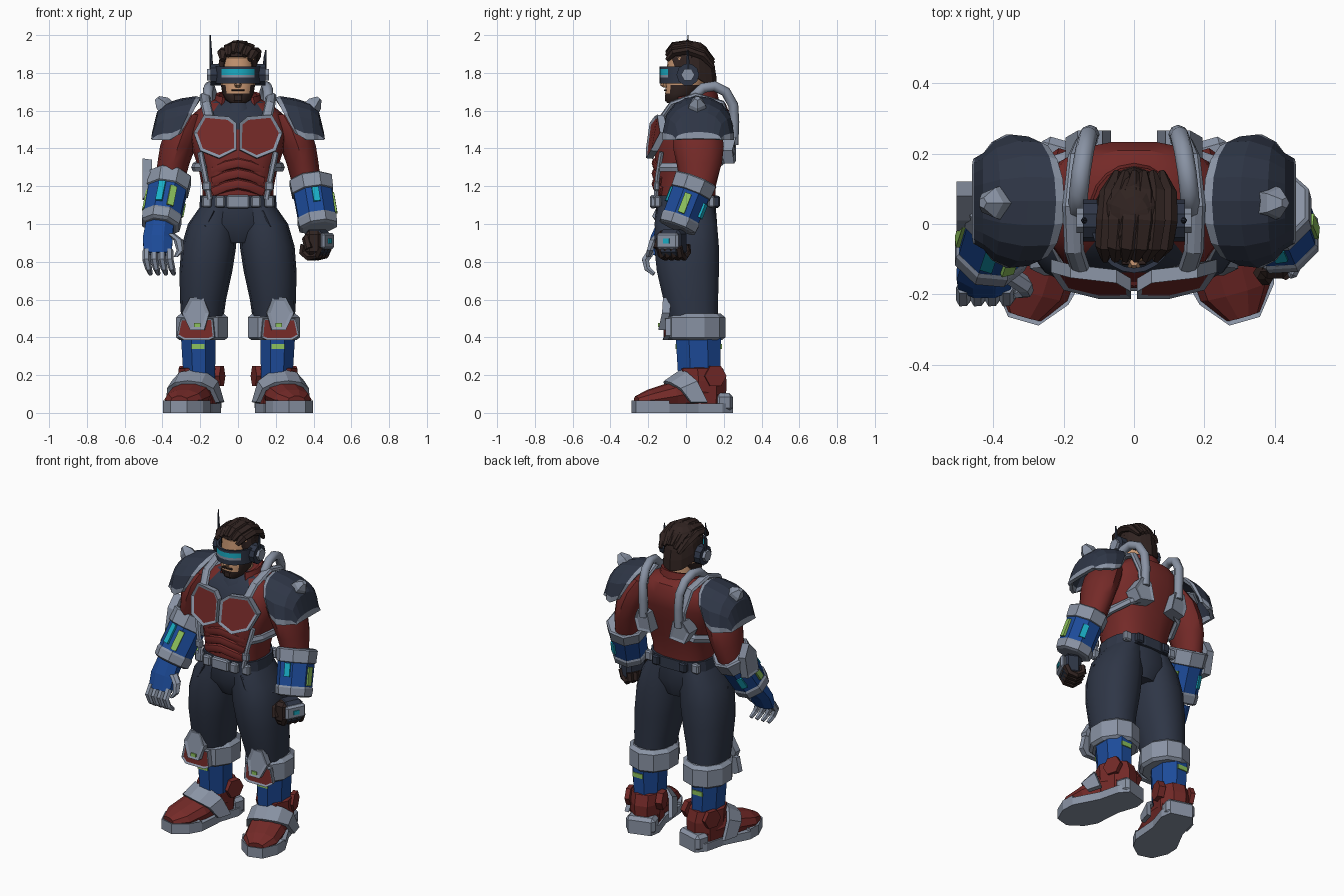
import bpy, bmesh, math, random
from mathutils import Vector, Matrix

if "Cube" in bpy.data.objects:
    bpy.data.objects.remove(bpy.data.objects["Cube"])
random.seed(4)

COLOURS = {"red": (.175, .023, .021), "navy": (.028, .037, .062), "grey": (.25, .29, .37),
           "blue": (.012, .07, .32), "cyan": (.01, .42, .56), "green": (.27, .54, .11),
           "skin": (.58, .31, .17), "brown": (.03, .017, .015)}
MATS = {}
for key, rgb in COLOURS.items():
    m = bpy.data.materials.new(key)
    m.use_nodes = True
    m.diffuse_color = (*rgb, 1)
    m.node_tree.nodes["Principled BSDF"].inputs["Base Color"].default_value = (*rgb, 1)
    MATS[key] = m


def finish(name, bm, mats, rule=None, smooth=0, matrix=None, thick=0):
    """Turn a bmesh into an object, with material rule and smooth angle in degrees."""
    bmesh.ops.recalc_face_normals(bm, faces=bm.faces)
    for f in bm.faces:
        if rule:
            f.material_index = int(rule(f.calc_center_median()))
        f.smooth = smooth > 0
    for e in bm.edges:
        e.smooth = len(e.link_faces) == 2 and e.calc_face_angle() < math.radians(smooth)
    me = bpy.data.meshes.new(name)
    bm.to_mesh(me)
    bm.free()
    for k in mats.split():
        me.materials.append(MATS[k])
    ob = bpy.data.objects.new(name, me)
    bpy.context.collection.objects.link(ob)
    if matrix:
        ob.matrix_world = matrix
    if thick:
        mod = ob.modifiers.new("thickness", "SOLIDIFY")
        mod.thickness, mod.offset = thick, 0


def loft(name, secs, mats, sides=12, flat=False, power=2, turn=0, **kw):
    """Skin rings (x, y, z, radius a, radius b) along a path."""
    bm = bmesh.new()
    pts = [Vector(s[:3]) for s in secs]
    whole = (pts[-1] - pts[0]).normalized()
    ref = Vector((0, 1, 0)) if abs(whole.x) > .8 else Vector((1, 0, 0))
    rings = []
    for i, s in enumerate(secs):
        t = (pts[min(i + 1, len(pts) - 1)] - pts[max(i - 1, 0)]).normalized()
        if flat:
            t = Vector((0, 0, 1))
        u = (ref - t * ref.dot(t)).normalized()
        v = t.cross(u)
        ring = []
        for k in range(sides):
            a = 2 * math.pi * (k + turn) / sides
            c, d = (math.copysign(abs(w) ** (2 / power), w) for w in (math.cos(a), math.sin(a)))
            ring.append(bm.verts.new(pts[i] + u * c * s[3] + v * d * s[4]))
        rings.append(ring)
    for r, q in zip(rings, rings[1:]):
        for k in range(sides):
            bm.faces.new((r[k], r[k - 1], q[k - 1], q[k]))
    bm.faces.new(rings[0])
    bm.faces.new(rings[-1])
    finish(name, bm, mats, **kw)


def tube(name, pts, r, mats, r2=None, sides=8, **kw):
    loft(name, [(*p, r, r2 or r) for p in pts], mats, sides, **kw)


def grid(name, fn, nu, nv, mats, thick, cell=None, **kw):
    """Open shell from fn(u, v); cell(i, j) picks the material."""
    bm = bmesh.new()
    vs = [[bm.verts.new(fn(i / nu, j / nv)) for j in range(nv + 1)] for i in range(nu + 1)]
    for i in range(nu):
        for j in range(nv):
            f = bm.faces.new((vs[i][j], vs[i + 1][j], vs[i + 1][j + 1], vs[i][j + 1]))
            f.material_index = cell(i, j) if cell else 0
    finish(name, bm, mats, thick=thick, **kw)


def panel(name, pts, out, depth, mats, rim=0, **kw):
    """Extruded polygon; first colour is the rim, second the inset face."""
    bm = bmesh.new()
    out = Vector(out).normalized() * depth
    lo = [bm.verts.new(p) for p in pts]
    hi = [bm.verts.new(Vector(p) + out) for p in pts]
    bm.faces.new(lo)
    front = bm.faces.new(hi)
    for k in range(len(pts)):
        bm.faces.new((lo[k - 1], lo[k], hi[k], hi[k - 1]))
    bmesh.ops.recalc_face_normals(bm, faces=bm.faces)
    if rim:
        bmesh.ops.inset_region(bm, faces=[front], thickness=rim, depth=-.006)
        front.material_index = 1
    finish(name, bm, mats, **kw)


def box(name, c, size, mat, axis=(0, 0, 1), out=(0, -1, 0), bevel=.008, matrix=None):
    """Bevelled box: size is across, along out, along axis."""
    z = Vector(axis).normalized()
    y = Vector(out)
    y = (y - z * y.dot(z)).normalized()
    rot = Matrix((y.cross(z), y, z)).transposed().to_4x4()
    bm = bmesh.new()
    bmesh.ops.create_cube(bm, size=1, matrix=Matrix.Translation(c) @ rot @ Matrix.Diagonal((*size, 1)))
    if bevel:
        bmesh.ops.bevel(bm, geom=bm.edges[:], offset=bevel, segments=1, affect='EDGES')
    finish(name, bm, mat, matrix=matrix)


# Torso with dark neckline, pelvis, belt
loft("torso", [(0, 0, 1.1, .185, .155), (0, 0, 1.2, .19, .16), (0, .01, 1.3, .21, .175), (0, .02, 1.4, .245, .185),
               (0, .045, 1.5, .26, .185), (0, .065, 1.58, .24, .17), (0, .08, 1.64, .17, .13),
               (0, .07, 1.67, .1, .09)], "red navy", 18, True, 2.6, smooth=35,
     rule=lambda c: c.z > 1.52 and abs(c.x) < .11 and c.y < .03)
loft("pelvis", [(0, 0, 1.12, .185, .155), (0, 0, 1.0, .21, .165), (0, .01, .9, .1, .12)], "navy", 16, True, 2.4, smooth=40)
loft("belt", [(0, 0, 1.085, .205, .172), (0, 0, 1.15, .2, .17)], "navy", 18, True, 2.6)
box("belt_buckle", (0, -.175, 1.118), (.12, .03, .07), "grey")
for i in range(3):
    z = 1.31 - .055 * i
    tube(f"abdomen_band_{i}", [(-.13, -.12, z - .03), (-.06, -.155, z), (0, -.16, z + .012), (.06, -.155, z),
                               (.13, -.12, z - .03)], .022, "red", .03, smooth=40)

# Neck, collar and undershirt
loft("neck", [(0, .02, 1.56, .085, .085), (0, .03, 1.72, .065, .07)], "skin", 12, True, smooth=40)
loft("undershirt", [(0, .0, 1.55, .1, .11), (0, .01, 1.61, .095, .1), (0, .025, 1.645, .08, .08)],
     "navy", 12, True, smooth=40)


def collar(u, v):
    a = math.radians(-48 + 276 * u)
    r = .135 - .025 * v
    return (r * math.cos(a), .045 + r * math.sin(a), 1.58 + v * (.105 + .02 * math.sin(a)))


grid("collar", collar, 14, 2, "red", .018, smooth=40)

# Head with beard
loft("head", [(0, -.06, 1.64, .04, .04), (0, -.045, 1.657, .066, .064), (0, -.02, 1.69, .083, .09),
              (0, -.005, 1.735, .09, .104), (0, .01, 1.8, .092, .112), (0, .015, 1.88, .09, .112),
              (0, .025, 1.92, .06, .08)], "skin brown", 16, True, 2.2, smooth=35,
     rule=lambda c: c.z < 1.68 or (c.y > -.08 and c.z < 1.74))
box("moustache", (0, -.109, 1.708), (.07, .014, .01), "brown", bevel=.003)
box("chin_beard", (0, -.102, 1.668), (.05, .02, .04), "brown", bevel=.006)
loft("nose", [(0, -.108, 1.79, .012, .012), (0, -.12, 1.735, .018, .02), (0, -.11, 1.722, .013, .012)], "skin", 6, True)


def hair(u, v):
    a, b = 2 * math.pi * u, v * math.pi / 2
    low = 1.885 if math.sin(a) < -.6 else 1.79 - .08 * max(0, math.sin(a))
    k = .98 + .04 * (round(u * 20) % 2)
    return (.106 * k * math.cos(a) * math.cos(b) ** .75, .03 + .128 * k * math.sin(a) * math.cos(b) ** .75,
            low + (1.965 - low) * math.sin(b))


grid("hair", hair, 20, 6, "brown", .008)
for i in range(6):
    x = (i - 2.5) * .032
    h = 1.968 - 6 * x * x + random.uniform(-.005, .005)
    loft(f"hair_lock_{i}", [(x * .9 - .01, -.1, h - .06, .012, .014), (x, -.065, h - .022, .03, .022),
                            (x + .008, .01, h - .012, .036, .022), (x + .012, .09, h - .04, .03, .022),
                            (x * .8 + .015, .145, h - .1, .012, .012)], "brown", 6, turn=i * .4)


# Visor and headset
def visor(u, v):
    a = math.radians(180 + 180 * u)
    return (.115 * math.cos(a), .01 + .142 * math.sin(a), 1.745 + .09 * v)


grid("visor", visor, 12, 6, "navy cyan grey", .014,
     lambda i, j: 0 if not 2 < i < 9 or j in (0, 1, 5) else (1 if j > 2 else 2), smooth=35)
for s, side, tip in ((-1, "right", 2.0), (1, "left", 1.92)):
    tube(f"{side}_ear_cup", [(s * .09, .01, 1.79), (s * .145, .01, 1.79)], .06, "navy", sides=10)
    tube(f"{side}_ear_cap", [(s * .14, .01, 1.79), (s * .163, .01, 1.79)], .036, "grey", sides=6)
    loft(f"{side}_antenna", [(s * .14, .01, 1.8, .011, .011), (s * .143, .01, 1.88, .008, .008),
                             (s * .147, .01, tip, .003, .003)], "navy", 6, True)

for s, side in ((-1, "right"), (1, "left")):
    def mx(pts):
        return [(s * p[0], *p[1:]) for p in pts]

    # Chest armour and harness
    panel(f"{side}_chest_plate", mx([(.008, -.155, 1.53), (.05, -.13, 1.565), (.18, -.115, 1.575), (.235, -.1, 1.48),
                                     (.2, -.15, 1.385), (.1, -.175, 1.345), (.008, -.175, 1.39)]),
          (0, -1, .1), .038, "grey red", .018)
    tube(f"{side}_shoulder_strap", mx([(.15, -.135, 1.55), (.17, -.075, 1.635), (.175, .05, 1.68), (.16, .19, 1.64),
                                       (.14, .235, 1.52), (.12, .23, 1.36)]), .028, "grey", .016)
    tube(f"{side}_front_strap", mx([(.2, -.13, 1.38), (.175, -.15, 1.26), (.15, -.16, 1.13)]), .016, "grey", .014, 6)
    box(f"{side}_strap_clip", (s * .165, -.155, 1.2), (.045, .03, .05), "grey")
    tube(f"{side}_side_strap", mx([(.1, .215, 1.36), (.18, .18, 1.33), (.23, .07, 1.3), (.215, -.07, 1.3),
                                   (.18, -.14, 1.3)]), .018, "grey", .026, 6)
    panel(f"{side}_back_block", mx([(.09, .18, 1.45), (.16, .18, 1.46), (.195, .16, 1.39), (.165, .17, 1.32),
                                    (.065, .18, 1.335)]), (0, 1, 0), .085, "grey grey", .02)
    tube(f"{side}_air_hose", mx([(.16, .035, 1.6), (.16, .045, 1.68), (.157, .09, 1.72), (.15, .15, 1.73), (.14, .21, 1.7),
                                 (.13, .25, 1.63), (.125, .255, 1.54), (.125, .25, 1.42)]), .027, "grey", smooth=50)
    for x, col in ((.095, "navy"), (.165, "grey")):
        box(f"{side}_belt_pouch", (s * x, -.172 + (x - .095) * .3, 1.118), (.052, .035, .062), "grey")
        box(f"{side}_back_pouch", (s * x, .165 - (x - .09) * .4, 1.118), (.05, .035, .06), col)

    # Shoulder guard: arched shell with a thin pale rim
    def guard(u, v):
        i = round(u * 10)
        w = 0 if i == 0 else 1 if i == 10 else .025 + .95 * (i - 1) / 8
        a = math.pi * w
        k = max(0, math.sin(a)) ** .7
        st = [(.2, .165, 1.66), (.222, .175, 1.667), (.3, .18, 1.655), (.375, .16, 1.632), (.42, .13, 1.59),
              (.445, .115, 1.485), (.45, .113, 1.45)]
        x, ry, top = st[round(v * 6)]
        base = 1.445 + max(0, .3 - x) * .35
        return (s * (x + (1 - k) * max(0, .42 - x) * .5), .065 + ry * math.cos(a), base + (top - base) * k)

    grid(f"{side}_shoulder_guard", guard, 10, 6, "navy grey", .02, lambda i, j: int(j in (0, 5) or i in (0, 9)))
    loft(f"{side}_guard_spike", mx([(.365, .06, 1.59, .058, .058), (.405, .06, 1.64, .045, .045),
                                    (.43, .06, 1.666, .016, .016)]), "grey", 5)
    for y in (-.05, .18):
        box(f"{side}_guard_bolt", (s * .35, y, 1.565), (.03, .03, .03), "navy", (s * .4, 0, 1))

    # Upper arm
    loft(f"{side}_upper_arm", mx([(.24, .055, 1.58, .07, .1), (.285, .06, 1.5, .1, .13), (.318, .065, 1.41, .095, .135),
                                  (.342, .07, 1.32, .085, .12), (.365, .06, 1.2, .075, .09)]), "red", 12, True, smooth=40)

    # Gauntlet along the forearm
    e, w = (Vector((.385, .05, 1.23)), Vector((.425, -.045, .985))) if s > 0 else \
        (Vector((-.36, .06, 1.245)), Vector((-.41, -.09, .995)))
    ax = (w - e).normalized()
    for part, col, ends in (("elbow_cuff", "grey", ((-.03, .112), (0, .122), (.27, .118), (.3, .1))),
                            ("forearm", "blue", ((.22, .11), (.88, .106))),
                            ("wrist_cuff", "grey", ((.8, .107), (.84, .113), (1, .108), (1.03, .09)))):
        loft(f"{side}_{part}", [(*e.lerp(w, t), r, r) for t, r in ends], col, 8, turn=.5)
    lights = [("green", (s, -.1, 0), .56, .11), ("cyan", (s * .4, 1, 0), .55, .08)]
    if s > 0:
        lights += [("cyan", (.15, -1, 0), .45, .08)]
    else:
        lights += [("cyan", (-.3, -1, 0), .5, .12), ("green", (.25, -1, 0), .56, .12), ("green", (1, .6, 0), .55, .08)]
    for col, d, t, size in lights:
        d = Vector(d)
        d = (d - ax * d.dot(ax)).normalized()
        box(f"{side}_{col}_light", e.lerp(w, t) + d * .105, (.036, .014, size), col, ax, d, 0)

    # Trousers
    loft(f"{side}_trouser_leg", mx([(.1, 0, 1.1, .095, .15), (.135, 0, 1.0, .13, .168), (.155, .003, .88, .145, .175),
                                    (.17, .01, .75, .14, .168), (.185, .025, .6, .122, .148), (.19, .04, .48, .11, .13)]),
         "navy", 14, True, 2.3, smooth=45)
    tube(f"{side}_pocket_seam", mx([(.13, -.155, 1.07), (.17, -.16, .99), (.235, -.12, .95), (.27, -.03, .96)]),
         .007, "navy", sides=5)

    # Knee guard and shin
    loft(f"{side}_knee_cuff", mx([(.19, .05, .385, .125, .14), (.19, .05, .4, .145, .158), (.19, .05, .505, .145, .158),
                                  (.19, .05, .525, .12, .135)]), "grey", 10, True, turn=.5)
    panel(f"{side}_knee_panel", mx([(.12, -.09, .4), (.15, -.095, .385), (.28, -.095, .385), (.32, -.08, .41),
                                    (.3, -.08, .5), (.13, -.09, .5)]), (s * .15, -1, 0), .03, "grey red", .012)
    panel(f"{side}_knee_plate", mx([(.175, -.105, .44), (.25, -.105, .44), (.292, -.085, .53), (.25, -.08, .61),
                                    (.18, -.08, .61), (.148, -.085, .53)]), (s * .1, -1, 0), .042, "grey grey", .02)
    box(f"{side}_knee_light", (s * .215, -.143, .465), (.035, .008, .02), "green", bevel=0)
    loft(f"{side}_shin", mx([(.205, .07, .18, .09, .12), (.21, .065, .41, .1, .13)]), "blue", 8, True, turn=.5)
    for y, d in ((-.05, -1), (.184, 1)):
        box(f"{side}_shin_light", (s * .212, y, .352), (.07, .012, .028), "green", out=(0, d, 0), bevel=0)

    # Boot, built straight and turned outwards
    M = Matrix.Translation((s * .215, .07, 0)) @ Matrix.Rotation(s * math.radians(16), 4, 'Z')
    half = [(.07, .165), (.1, .1), (.095, -.03), (.13, -.2), (.11, -.28), (.045, -.36)]
    ring = half + [(-x, y) for x, y in reversed(half)]
    panel(f"{side}_sole", [(x, y, 0) for x, y in ring], (0, 0, 1), .05, "grey", matrix=M)
    panel(f"{side}_toe_rim", [(x, y, .045) for x, y in ring if y < -.1], (0, 0, 1), .02, "grey grey", .02, matrix=M)
    box(f"{side}_heel", (0, .115, .055), (.18, .1, .1), "grey", bevel=.02, matrix=M)
    loft(f"{side}_toe", [(0, -.345, .06, .05, .03), (0, -.27, .07, .104, .055), (0, -.15, .09, .114, .073),
                         (0, -.03, .115, .098, .1), (0, .08, .1, .085, .085)], "red", 10, matrix=M)
    loft(f"{side}_ankle", [(0, .02, .05, .095, .125), (0, .02, .17, .102, .13), (0, .01, .235, .1, .12),
                           (0, .01, .24, .085, .1)], "red", 8, True, turn=.5, matrix=M)

    def band(u, v):
        a = math.pi * u
        return (.135 * math.cos(a), -.185 + .09 * v + .1 * (1 - math.sin(a)),
                .055 + (.105 + .06 * v) * max(0, math.sin(a)) ** .6)

    grid(f"{side}_instep_band", band, 6, 1, "grey", .025, matrix=M)
    for k, reach in ((-s, .12), (s, .108)):
        tube(f"{side}_ankle_disc", [(k * .08, .06, .195), (k * (reach - .01), .06, .195), (k * reach, .06, .195)], .06,
             "red", sides=6, matrix=M)

# Fin on the right gauntlet
panel("right_gauntlet_fin", [(-.455, y, z) for y, z in ((-.02, 1.13), (.09, 1.12), (.12, 1.26), (.08, 1.34), (.01, 1.27))],
      (-1, 0, .15), .05, "grey grey", .018)

# Right hand: open, plated
loft("right_palm", [(-.415, -.1, .99, .08, .06), (-.425, -.145, .92, .085, .048), (-.425, -.18, .84, .08, .035)],
     "blue", 8, turn=.5)
for i in range(4):
    x = -.485 + .041 * i
    loft(f"right_finger_{i}", [(x, -.18, .86, .02, .022), (x, -.215, .81, .021, .022), (x + .012, -.205, .765, .018, .018),
                               (x + .022, -.17, .735, .012, .012)], "grey", 6)
loft("right_thumb", [(-.36, -.14, .95, .026, .026), (-.315, -.17, .915, .026, .026), (-.305, -.19, .86, .02, .02),
                     (-.33, -.2, .825, .012, .012)], "grey", 6, True)

# Left hand: closed fist with a plate on its back
back = Vector((1, -.5, 0)).normalized()
palm = Vector((.42, -.07, .9))
box("left_fist", palm, (.13, .105, .14), "navy", out=back, bevel=.022)
for i in range(4):
    mid = palm + Vector((.5, 1, 0)).normalized() * (.037 * i - .056)
    tube(f"left_finger_{i}", [mid + back * d + Vector((0, 0, h)) for d, h in
                              ((.042, -.02), (.02, -.065), (-.025, -.075), (-.06, -.05), (-.052, -.01))],
         .021, "brown", sides=6)
box("left_fist_front", palm + Vector((-.02, -.05, 0)), (.085, .07, .13), "brown", bevel=.02)
tube("left_thumb", [(.385, -.1, .95), (.36, -.14, .92), (.375, -.155, .87)], .022, "brown", sides=6)
box("left_hand_plate", palm + back * .058 + Vector((0, 0, .01)), (.13, .03, .085), "grey", out=back, bevel=.012)
box("left_hand_light", palm + back * .074 + Vector((0, 0, .01)), (.035, .009, .025), "cyan", out=back, bevel=0)
